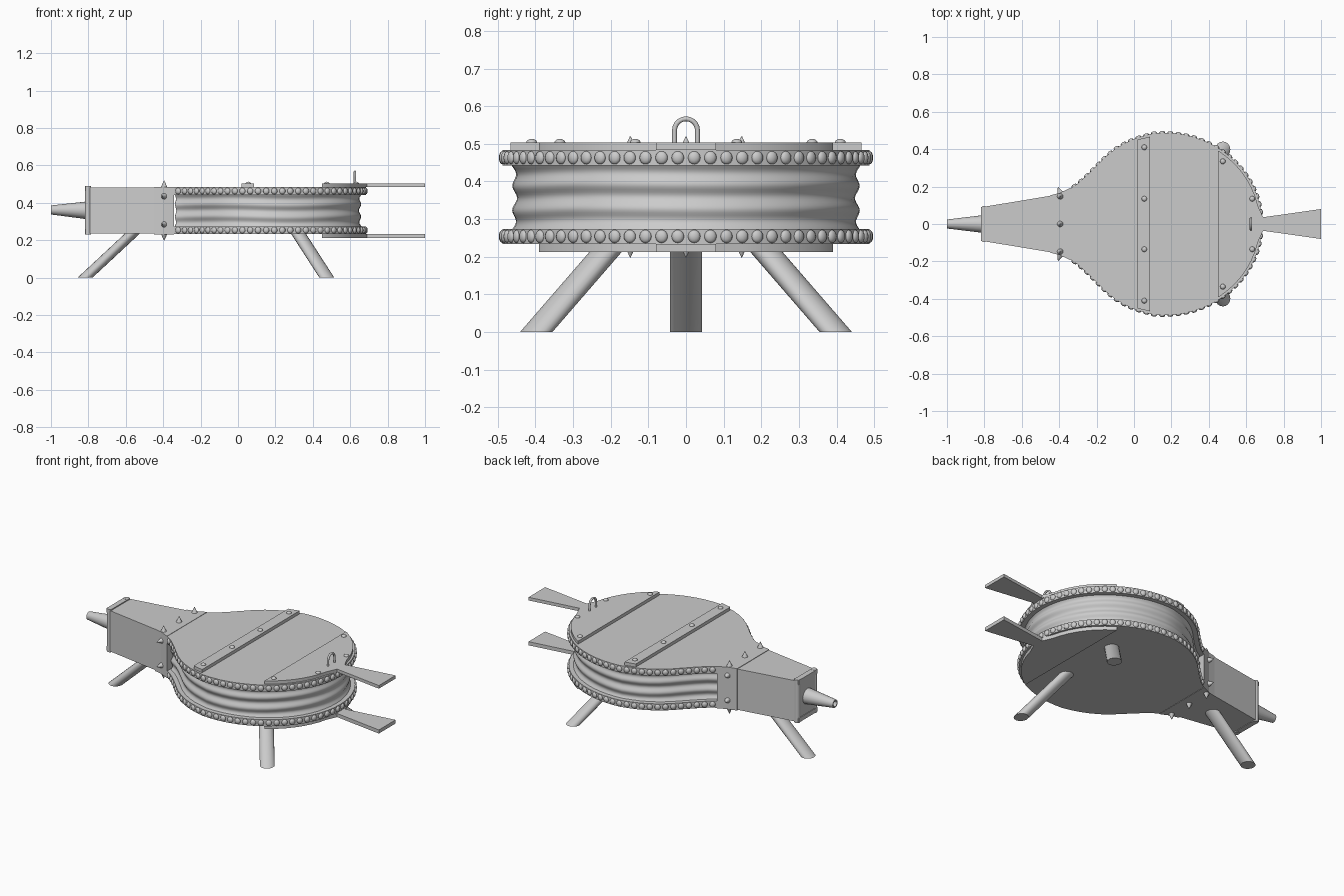
import bpy, bmesh, math
from mathutils import Vector, Matrix

if "Cube" in bpy.data.objects:
    bpy.data.objects.remove(bpy.data.objects["Cube"])


def finish(name, bm, smooth=True, angle=35):
    bmesh.ops.recalc_face_normals(bm, faces=bm.faces)
    me = bpy.data.meshes.new(name)
    bm.to_mesh(me)
    bm.free()
    ob = bpy.data.objects.new(name, me)
    bpy.context.collection.objects.link(ob)
    if smooth:
        bpy.ops.object.select_all(action='DESELECT')
        ob.select_set(True)
        bpy.context.view_layer.objects.active = ob
        bpy.ops.object.shade_smooth_by_angle(angle=math.radians(angle))
    return ob


def loft(name, rings, caps=True, smooth=True):
    bm = bmesh.new()
    rows = [[bm.verts.new(p) for p in r] for r in rings]
    n = len(rows[0])
    for a, b in zip(rows, rows[1:]):
        for i in range(n):
            j = (i + 1) % n
            bm.faces.new((a[i], a[j], b[j], b[i]))
    if caps:
        bm.faces.new(rows[0])
        bm.faces.new(rows[-1])
    return finish(name, bm, smooth)


def prism(name, pts, z0, z1):
    return loft(name, [[(x, y, z) for x, y in pts] for z in (z0, z1)])


def mirrored(half):
    return half + [(x, -y) for x, y in reversed(half) if y > 1e-5]


def circle_z(cx, cy, z, rx, ry, n=16):
    return [(cx + rx * math.cos(2 * math.pi * i / n),
             cy + ry * math.sin(2 * math.pi * i / n), z) for i in range(n)]


def circle_x(x, z, r, n=20):
    return [(x, r * math.cos(2 * math.pi * i / n),
             z + r * math.sin(2 * math.pi * i / n)) for i in range(n)]


def rect_x(x, hy, z0, z1):
    return [(x, -hy, z0), (x, hy, z0), (x, hy, z1), (x, -hy, z1)]


# Pear-shaped half outline: flared neck, then an elliptical bowl
half = [(-.35, .185), (-.325, .2), (-.3, .217), (-.25, .262), (-.2, .312),
        (-.15, .362), (-.1, .402), (-.05, .432), (0, .455), (.05, .471)]
half += [(.16 + .525 * math.cos(math.radians(a)), .488 * math.sin(math.radians(a)))
         for a in range(96, -1, -6)]


def offset(d):
    out = []
    for i, (x, y) in enumerate(half):
        a, b = half[max(i - 1, 0)], half[min(i + 1, len(half) - 1)]
        t = Vector((b[0] - a[0], b[1] - a[1])).normalized()
        if i == len(half) - 1:
            t = Vector((0, -1))
        out.append((x - t.y * d, max(0, y + t.x * d)))
    return out


# Top and bottom boards
prism("top_board", mirrored(offset(0)), .442, .484)
prism("bottom_board", mirrored(offset(0)), .234, .274)

# Pleated leather wall between the boards
rings = []
for k in range(29):
    f = k / 28
    ring = []
    pts = mirrored(offset(0))
    for s, (x, y) in enumerate(mirrored(offset(-.033))):
        wob = .35 * math.sin(9 * x + 2 * y)
        d = .006 * math.cos(f * 6 * math.pi + wob) + .006 * (2 * f - 1) ** 2
        dx, dy = pts[s][0] - x, pts[s][1] - y
        ring.append((x + dx * d / .033, y + dy * d / .033, .262 + f * .192))
    rings.append(ring)
loft("leather_pleats", rings)

# Rows of flattened rim studs, evenly spaced along the outline
bm = bmesh.new()
spacing, need = .0435, .0218
path = [Vector(p) for p in reversed(half)]
for a, b in zip(path, path[1:]):
    seg = (b - a).length
    pos = need
    while pos <= seg:
        p = a.lerp(b, pos / seg)
        n = Vector((b.y - a.y, a.x - b.x)).normalized()
        for side in (1, -1):
            for z in (.463, .254):
                m = (Matrix.Translation((p.x, side * p.y, z))
                     @ Matrix.Rotation(math.atan2(side * n.y, n.x), 4, 'Z')
                     @ Matrix.Diagonal((.6, 1, 1.05, 1)))
                bmesh.ops.create_uvsphere(bm, u_segments=12, v_segments=8,
                                          radius=.0165, matrix=m)
        pos += spacing
    need = pos - seg
finish("rim_studs", bm, angle=60)

# End plates with flared paddle handles
plate = [(.45, .39)] + [p for p in offset(-.012) if p[0] > .46 and p[1] > .06]
plate = mirrored(plate + [(.69, .036), (1, .08)])
prism("top_handle", plate, .484, .503)
prism("bottom_handle", plate, .212, .234)

# Cross batten on the top board
prism("cross_batten", mirrored([(.02, .452), (.086, .467)]), .482, .503)

# Domed rivets on the battens
bm = bmesh.new()
for x, y in ((.055, .41), (.055, .135), (.475, .335), (.632, .135)):
    for s in (1, -1):
        m = Matrix.Translation((x, s * y, .503)) @ Matrix.Diagonal((1, 1, .7, 1))
        bmesh.ops.create_uvsphere(bm, u_segments=12, v_segments=8, radius=.0145, matrix=m)
finish("batten_rivets", bm, angle=60)

# Tapered air box, neck collar and hollow nozzle
loft("air_box", [rect_x(-.815, .09, .236, .483), rect_x(-.44, .152, .236, .483)], smooth=False)
loft("neck_collar", [rect_x(-.45, .153, .232, .486), rect_x(-.4, .165, .232, .486),
                     rect_x(-.342, .192, .232, .486)], smooth=False)
loft("nozzle", [circle_x(-.81, .36, .047), circle_x(-1, .362, .024),
                circle_x(-1, .362, .017), circle_x(-.92, .362, .017)])

# Edge trim on the front of the air box
for s, side in ((1, "left"), (-1, "right")):
    loft("box_trim_" + side, [circle_z(-.802, s * .08, z, .017, .017, 12) for z in (.23, .49)])
for z, side in ((.476, "top"), (.246, "bottom")):
    loft("box_trim_" + side, [[(x, y, z + h) for x, h in
         ((-.819, -.013), (-.787, -.013), (-.787, .013), (-.819, .013))] for y in (-.09, .09)])

# Pointed collar studs: cones standing on small domes
bm = bmesh.new()


def spike(pos, d):
    rot = Vector(d).to_track_quat('Z', 'Y').to_matrix().to_4x4()
    m = Matrix.Translation(pos) @ rot
    bmesh.ops.create_cone(bm, cap_ends=True, segments=12, radius1=.017, radius2=.001,
                          depth=.036, matrix=m @ Matrix.Translation((0, 0, .016)))


for z, dz in ((.486, 1), (.232, -1)):
    for y in (-.148, 0, .148):
        spike((-.395, y, z), (0, 0, dz))
for s in (1, -1):
    for z in (.285, .435):
        spike((-.395, s * .167, z), (-.35, s, 0))
finish("collar_spikes", bm, angle=60)

# Hanging loop: a bent rod
cu = bpy.data.curves.new("hanging_loop", 'CURVE')
cu.dimensions = '3D'
cu.bevel_depth = .0065
cu.bevel_resolution = 2
arc = [(-.0305, .48)] + [(-.0305 * math.cos(math.pi * i / 10), .536 + .0305 * math.sin(math.pi * i / 10))
                         for i in range(11)] + [(.0305, .48)]
sp = cu.splines.new('POLY')
sp.points.add(len(arc) - 1)
for p, (y, z) in zip(sp.points, arc):
    p.co = (.625, y, z, 1)
bpy.context.collection.objects.link(bpy.data.objects.new("hanging_loop", cu))

# Three splayed legs with level feet
for name, top, foot in (("front_leg", (-.56, 0), (-.818, 0)),
                        ("rear_leg_left", (.32, .19), (.475, .398)),
                        ("rear_leg_right", (.32, -.19), (.475, -.398))):
    loft(name, [circle_z(*foot, 0, .04, .043), circle_z(*top, .24, .04, .043)])
